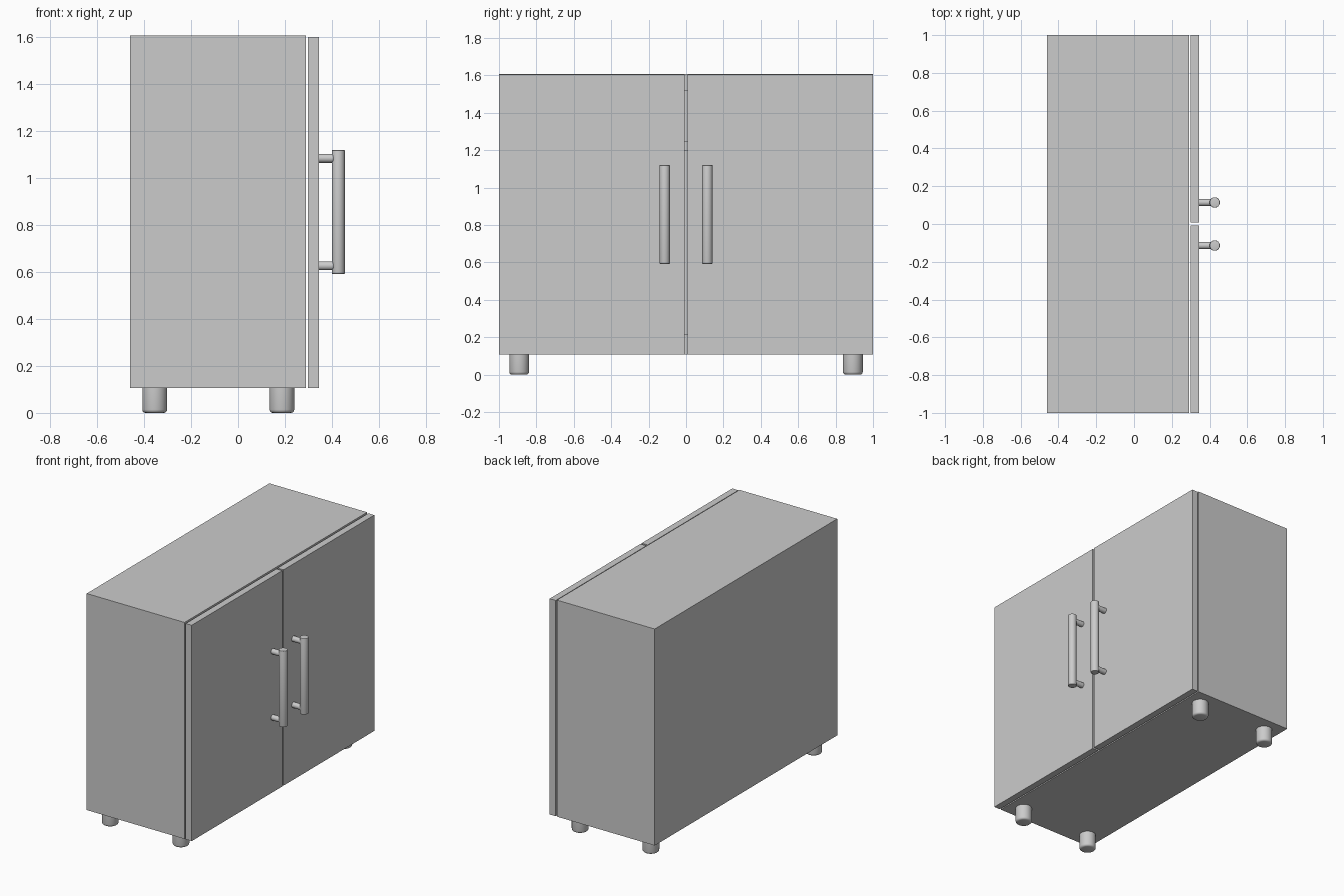
import bpy, bmesh, math
from mathutils import Vector

if "Cube" in bpy.data.objects:
    bpy.data.objects.remove(bpy.data.objects["Cube"])


def box(name, lo, hi):
    bm = bmesh.new()
    bmesh.ops.create_cube(bm, size=1)
    lo, hi = Vector(lo), Vector(hi)
    for v in bm.verts:
        v.co = Vector([(lo[i] + hi[i]) / 2 + v.co[i] * (hi[i] - lo[i]) for i in range(3)])
    return finish(name, bm)


def finish(name, bm):
    mesh = bpy.data.meshes.new(name)
    bm.to_mesh(mesh)
    bm.free()
    ob = bpy.data.objects.new(name, mesh)
    bpy.context.collection.objects.link(ob)
    return ob


def cylinder(name, centre, radius, length, axis='Z', bevel=0.0, bottom_only=False):
    bm = bmesh.new()
    bmesh.ops.create_cone(bm, cap_ends=True, segments=32, radius1=radius,
                          radius2=radius, depth=length)
    if bevel:
        rims = [e for e in bm.edges
                if abs(e.verts[0].co.z - e.verts[1].co.z) < 1e-5
                and (e.verts[0].co.z < 0 or not bottom_only)]
        bmesh.ops.bevel(bm, geom=rims, offset=bevel, segments=3,
                        profile=0.5, affect='EDGES')
    ob = finish(name, bm)
    ob.location = centre
    if axis == 'X':
        ob.rotation_euler.y = math.pi / 2
    bpy.ops.object.select_all(action='DESELECT')
    ob.select_set(True)
    bpy.context.view_layer.objects.active = ob
    bpy.ops.object.shade_smooth_by_angle(angle=math.radians(35))
    return ob


# Cabinet shell: closed box with a recess sunk into the door side (+x)
shell = box("cabinet_body", (-0.46, -1, 0.107), (0.29, 1, 1.608))
bm = bmesh.new()
bm.from_mesh(shell.data)
bm.faces.ensure_lookup_table()
front = max(bm.faces, key=lambda f: f.calc_center_median().x)
inner = bmesh.ops.extrude_discrete_faces(bm, faces=[front])["faces"][0]
for v in inner.verts:
    v.co.y *= 0.91
    v.co.z = 1.518 if v.co.z > 1 else 0.216
well = bmesh.ops.extrude_discrete_faces(bm, faces=[inner])["faces"][0]
for v in well.verts:
    v.co.x = -0.37
bmesh.ops.remove_doubles(bm, verts=bm.verts, dist=1e-5)
bmesh.ops.recalc_face_normals(bm, faces=bm.faces)
bm.to_mesh(shell.data)
bm.free()

# Inner shelf
box("shelf", (-0.37, -0.91, 1.197), (0.285, 0.91, 1.25))

# Doors with bar handles
for side, name in ((-1, "left"), (1, "right")):
    y0, y1 = sorted((side * 1.0, side * 0.007))
    box(name + "_door", (0.299, y0, 0.107), (0.345, y1, 1.603))
    y = side * 0.114
    cylinder(name + "_handle_bar", (0.4275, y, 0.856), 0.0275, 0.528, bevel=0.003)
    for z, level in ((0.627, "lower"), (1.085, "upper")):
        cylinder(f"{name}_handle_{level}_post", (0.38, y, z), 0.019, 0.074, 'X')

# Rounded feet
for x, end in ((-0.355, "back"), (0.187, "front")):
    for y, side in ((-0.892, "left"), (0.892, "right")):
        cylinder(f"{end}_{side}_foot", (x, y, 0.0535), 0.053, 0.107,
                 bevel=0.014, bottom_only=True)
